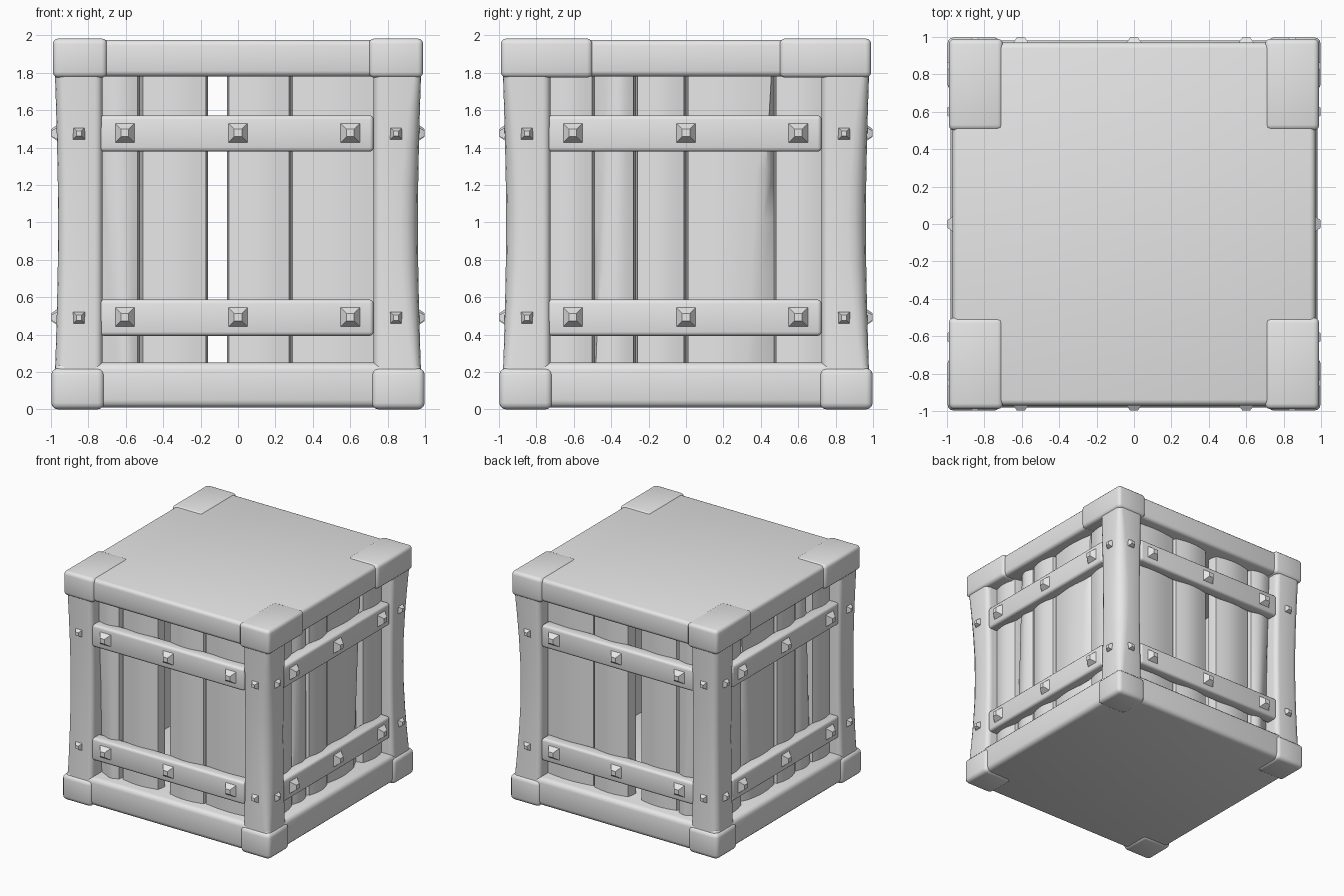
import bpy, bmesh, math
from mathutils import Matrix, Vector

old = bpy.data.objects.get("Cube")
if old:
    bpy.data.objects.remove(old, do_unlink=True)

grey = bpy.data.materials.new("plain_grey")
grey.use_nodes = True
grey.diffuse_color = (0.8, 0.8, 0.8, 1)
grey.node_tree.nodes["Principled BSDF"].inputs["Base Color"].default_value = (0.8, 0.8, 0.8, 1)

parts = []

# Each side is described in front coordinates, then turned or mirrored into place
TURN = Matrix.Rotation(math.pi / 2, 4, 'Z')
SIDES = {
    "front": Matrix.Identity(4),
    "back": Matrix.Diagonal((1, -1, 1, 1)),
    "left": TURN,
    "right": Matrix.Diagonal((-1, 1, 1, 1)) @ TURN,
}


def finish(name, bm, matrix=None):
    if matrix:
        bm.transform(matrix)
    bmesh.ops.recalc_face_normals(bm, faces=bm.faces)
    mesh = bpy.data.meshes.new(name)
    bm.to_mesh(mesh)
    bm.free()
    mesh.materials.append(grey)
    obj = bpy.data.objects.new(name, mesh)
    bpy.context.collection.objects.link(obj)
    parts.append(obj)
    return obj


def box(name, low, high, bevel, matrix=None):
    bm = bmesh.new()
    bmesh.ops.create_cube(bm, size=1)
    low, high = Vector(low), Vector(high)
    for v in bm.verts:
        v.co = (low + high) / 2 + v.co * (high - low)
    bmesh.ops.bevel(bm, geom=bm.edges[:], offset=bevel, segments=3,
                    profile=0.5, affect='EDGES')
    return finish(name, bm, matrix)


def loft(name, rings, matrix=None):
    bm = bmesh.new()
    loops = [[bm.verts.new(p) for p in ring] for ring in rings]
    n = len(loops[0])
    for a, b in zip(loops, loops[1:]):
        for i in range(n):
            j = (i + 1) % n
            bm.faces.new((a[i], a[j], b[j], b[i]))
    bm.faces.new(loops[0])
    bm.faces.new(loops[-1])
    return finish(name, bm, matrix)


def square_ring(x, y, z, half):
    return [(x + i * half, y, z + j * half)
            for i, j in ((-1, -1), (1, -1), (1, 1), (-1, 1))]


def stud(name, x, z, base_y, half, matrix):
    # Blunt pyramid whose tip reaches the outer limit
    loft(name, [square_ring(x, base_y + 0.02, z, half),
                square_ring(x, base_y, z, half),
                square_ring(x, -0.998, z, half * 0.4)], matrix)


def plank(name, left, right, cut_l, cut_r, depth, matrix):
    # Bowed board; a positive cut slants its edge low down, a negative one high up
    def amount(cut, t):
        return 0.012 + (cut * (1 - t) if cut > 0 else -cut * t)
    rings = []
    for k in range(7):
        t = k / 6
        z = 0.2 + 1.62 * t
        l, r = left + amount(cut_l, t), right - amount(cut_r, t)
        ring = [(left, -0.77, z), (left, depth + 0.05, z)]
        for i in range(9):
            s = i / 8
            ring.append((l + (r - l) * s, depth - 0.025 * math.sin(math.pi * s), z))
        ring += [(right, depth + 0.05, z), (right, -0.77, z)]
        rings.append(ring)
    loft(name, rings, matrix)


# Lid and base
box("lid", (-0.97, -0.97, 1.78), (0.97, 0.97, 1.975), 0.03)
box("base", (-0.98, -0.98, 0.01), (0.98, 0.98, 0.25), 0.04)

# Corner posts and corner caps
for sx in (-1, 1):
    for sy in (-1, 1):
        m = Matrix.Diagonal((sx, sy, 1, 1))
        tag = ("left" if sx > 0 else "right") + ("_back" if sy > 0 else "_front")
        rings = []
        for k in range(9):
            t = k / 8
            z = 0.15 + 1.68 * t
            waist = 0.018 * math.sin(math.pi * t)
            out = 0.98 - waist
            # The outer corner is worn away most at mid height on one side
            worn = 0.035 + (0.06 * math.sin(math.pi * t) if sx > 0 else 0.02)
            ring = []
            for cx, cy, r, start in ((out, out, worn, 0), (0.725, out, 0.04, 90),
                                     (0.725, 0.725, 0.03, 180), (out, 0.725, 0.04, 270)):
                ox = cx - r if cx == out else cx + r
                oy = cy - r if cy == out else cy + r
                for i in range(5):
                    a = math.radians(start + 22.5 * i)
                    ring.append((ox + r * math.cos(a), oy + r * math.sin(a), z))
            rings.append(ring)
        loft("post_" + tag, rings, m)
        box("lid_cap_" + tag, (0.7, 0.5, 1.773), (0.99, 0.99, 1.983), 0.03, m)
        box("base_cap_" + tag, (0.715, 0.715, 0), (0.998, 0.998, 0.22), 0.035, m)

# Boards: left edge, right edge, left slant, right slant
WIDE = [(-0.76, -0.525, 0.09, 0), (-0.52, -0.16, 0, 0),
        (-0.06, 0.285, 0, 0), (0.28, 0.76, 0, 0)]
NARROW = [(-0.76, -0.49, 0, 0), (-0.495, -0.27, -0.06, 0), (-0.27, 0, 0, 0),
          (0, 0.47, 0, 0.09), (0.47, 0.76, 0, 0)]

for side, m in SIDES.items():
    boards = WIDE if side in ("front", "back") else NARROW
    for i, spec in enumerate(boards):
        plank(f"plank_{side}_{i + 1}", *spec, -0.865 + 0.012 * (i % 2), m)
    for level, z in (("lower", 0.49), ("upper", 1.475)):
        box(f"rail_{level}_{side}", (-0.74, -0.955, z - 0.097),
            (0.725, -0.85, z + 0.097), 0.022, m)
        for i, x in enumerate((-0.605, 0, 0.6)):
            stud(f"rail_stud_{level}_{side}_{i + 1}", x, z + 0.003, -0.955, 0.051, m)
        for i, x in enumerate((-0.85, 0.845)):
            stud(f"post_stud_{level}_{side}_{i + 1}", x, z, -0.96, 0.036, m)

# Smooth shading with crisp edges
bpy.ops.object.select_all(action='DESELECT')
for obj in parts:
    obj.select_set(True)
bpy.context.view_layer.objects.active = parts[0]
bpy.ops.object.shade_smooth_by_angle(angle=math.radians(35))
